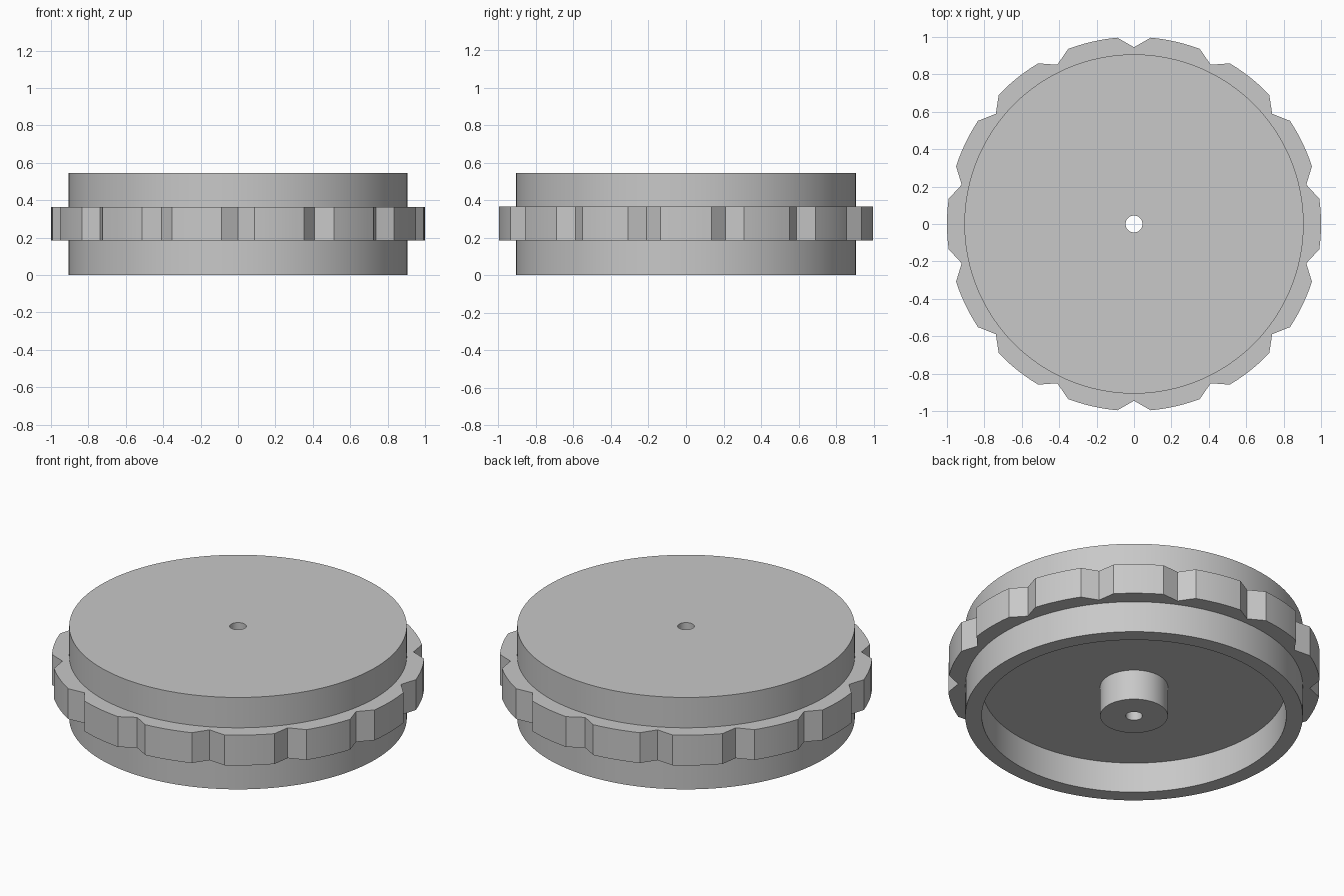
import bpy, bmesh, math

if "Cube" in bpy.data.objects:
    bpy.data.objects.remove(bpy.data.objects["Cube"])

grey = bpy.data.materials.new("plain grey")
grey.diffuse_color = (0.58, 0.58, 0.58, 1)
grey.use_nodes = True
grey.node_tree.nodes["Principled BSDF"].inputs["Base Color"].default_value = grey.diffuse_color


def sweep(name, sections):
    """Closed solid joining a closed loop of equal-length cross-sections."""
    bm = bmesh.new()
    rows = [[bm.verts.new(p) for p in s] for s in sections]
    n = len(rows[0])
    for i, a in enumerate(rows):
        b = rows[(i + 1) % len(rows)]
        for j in range(n):
            k = (j + 1) % n
            bm.faces.new((a[j], b[j], b[k], a[k]))
    bmesh.ops.recalc_face_normals(bm, faces=bm.faces)
    mesh = bpy.data.meshes.new(name)
    bm.to_mesh(mesh)
    bm.free()
    mesh.materials.append(grey)
    obj = bpy.data.objects.new(name, mesh)
    bpy.context.collection.objects.link(obj)
    bpy.ops.object.select_all(action='DESELECT')
    obj.select_set(True)
    bpy.context.view_layer.objects.active = obj
    bpy.ops.object.shade_smooth_by_angle(angle=math.radians(15))
    return obj


def section(profile, angle):
    return [(r * math.cos(angle), r * math.sin(angle), z) for r, z in profile]


# Drum: hollow underside, central hub and through hole
drum = [(0.045, 0.0), (0.182, 0.0), (0.182, 0.18), (0.818, 0.18),
        (0.818, 0.0), (0.907, 0.0), (0.907, 0.545), (0.045, 0.545)]
STEPS = 128
sweep("drum", [section(drum, math.tau * i / STEPS) for i in range(STEPS)])

# Grip ring: 14 V-shaped notches between arc-shaped teeth
NOTCHES, ARC = 14, 6
pitch = math.tau / NOTCHES
half = math.radians(5.1)
ring = []
for i in range(NOTCHES):
    start = math.pi / 2 + i * pitch
    stations = [(start, 0.945)]
    stations += [(start + half + (pitch - 2 * half) * j / ARC, 1.0)
                 for j in range(ARC + 1)]
    for angle, r in stations:
        ring.append(section([(0.9, 0.185), (r, 0.185),
                             (r, 0.365), (0.9, 0.365)], angle))
sweep("grip_ring", ring)
